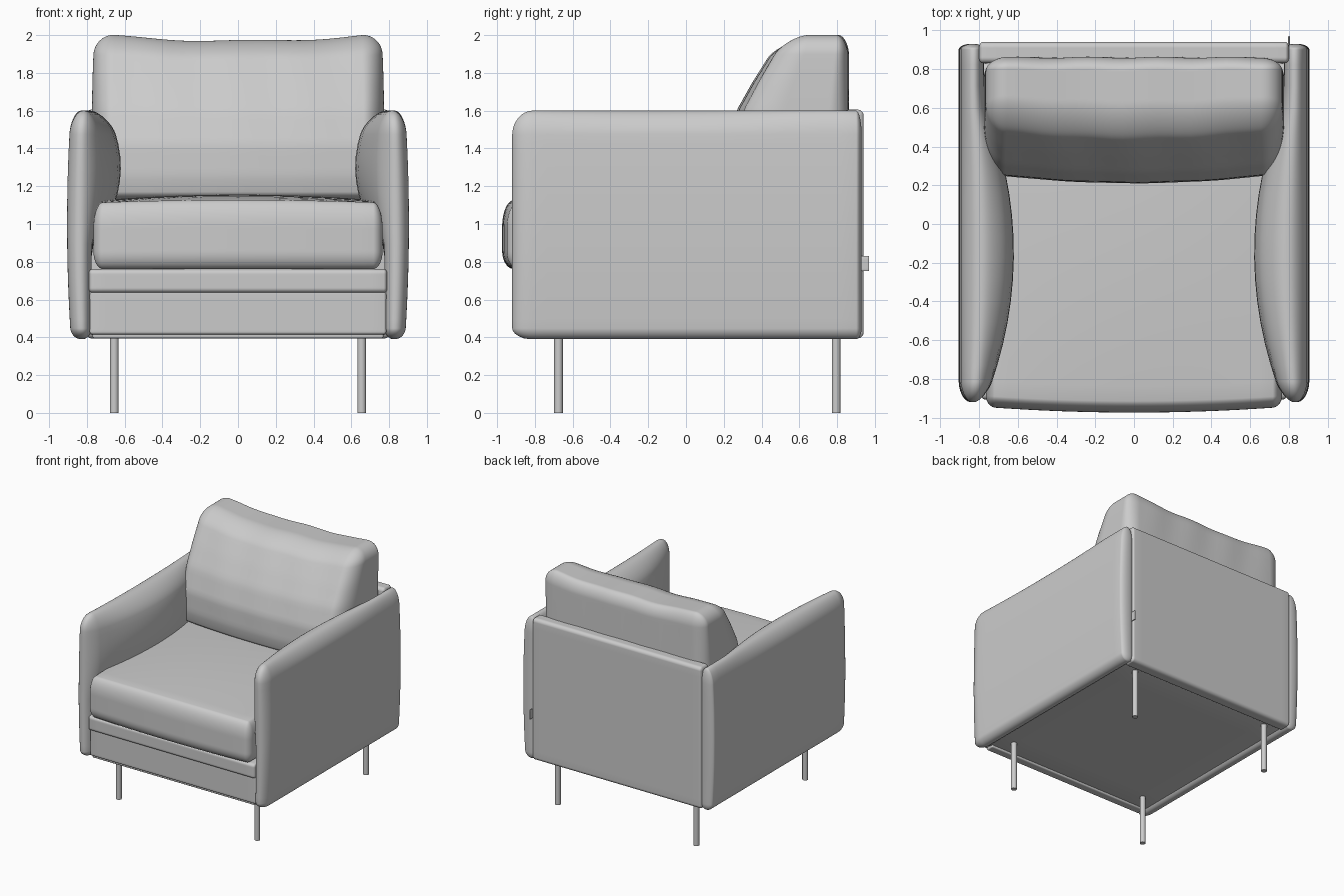
import bpy, bmesh, math
from mathutils import Vector

if "Cube" in bpy.data.objects:
    bpy.data.objects.remove(bpy.data.objects["Cube"])


def soft_box(name, lo, hi, radii, shape=None, cuts=27, mirror=False):
    """Rounded box; radii = (low end, high end) per axis, then an optional reshaping function."""
    bm = bmesh.new()
    bmesh.ops.create_cube(bm, size=2)
    bmesh.ops.subdivide_edges(bm, edges=bm.edges[:], cuts=cuts, use_grid_fill=True)
    flat = 0.55
    for v in bm.verts:
        base, d, r = [], Vector(), []
        for i in range(3):
            a, b = lo[i] + radii[i][0], hi[i] - radii[i][1]
            u = v.co[i]
            t = max(-1, min(1, u / flat))
            base.append((a + b) / 2 + t * (b - a) / 2)
            d[i] = math.copysign(math.tan(max(0, (abs(u) - flat) / (1 - flat)) * math.pi / 4), u)
            r.append(radii[i][1] if u > 0 else radii[i][0])
        d.normalize()
        p = Vector([base[i] + r[i] * d[i] for i in range(3)])
        v.co = shape(p) if shape else p
    bmesh.ops.recalc_face_normals(bm, faces=bm.faces[:])
    for f in bm.faces:
        f.smooth = True
    me = bpy.data.meshes.new(name)
    bm.to_mesh(me)
    bm.free()
    ob = bpy.data.objects.new(name, me)
    bpy.context.collection.objects.link(ob)
    if mirror:
        m = ob.modifiers.new("mirror", 'MIRROR')
        m.use_mirror_merge = False
    return ob


def bump(t, centre, half):
    return max(0, 1 - ((t - centre) / half) ** 2)


def table(t, pts):
    """Piecewise interpolation with eased slopes."""
    for (a, va), (b, vb) in zip(pts, pts[1:]):
        if t <= b:
            return va + (vb - va) * max(0, (t - a) / (b - a))
    return pts[-1][1]


# Arms: thin upholstered slabs with a padded inner face
def arm_shape(p):
    inner = min(1, max(0, (0.905 - p.x) / 0.13))
    p.x -= 0.155 * inner * bump(p.y, -0.15, 0.78) * bump(p.z, 1.3, 0.42)
    p.x -= 0.02 * (1 - inner) * ((p.z - 1) / 0.6) ** 2
    return p


soft_box("arm", (0.775, -0.92, 0.39), (0.905, 0.93, 1.6),
         ((0.06, 0.065), (0.11, 0.03), (0.06, 0.13)), arm_shape, mirror=True)

# Back panel between the arms
soft_box("back_panel", (-0.8, 0.83, 0.395), (0.8, 0.94, 1.605),
         ((0.02, 0.02), (0.03, 0.03), (0.03, 0.03)))


# Seat cushion, crowned on top and bowed at the front
def seat_shape(p):
    wide = bump(p.x, 0, 0.76)
    up = max(0, (p.z - 0.765) / 0.335)
    p.z += 0.05 * up * (0.35 + 0.65 * wide) * (0.35 + 0.65 * bump(p.y, -0.1, 0.85))
    p.y -= 0.03 * wide * min(1, max(0, -p.y))
    return p


soft_box("seat_cushion", (-0.765, -0.945, 0.762), (0.765, 0.8, 1.105),
         ((0.05, 0.05), (0.06, 0.06), (0.09, 0.13)), seat_shape)


# Back cushion: leaning front, high corners, light creases
FRONT = [(1.1, 0.24), (1.25, 0.21), (1.42, 0.215), (1.6, 0.27), (1.75, 0.355),
         (1.9, 0.45), (2.0, 0.52)]


def cushion_shape(p):
    t = (p.y - 0.21) / 0.65
    p.y = table(p.z, FRONT) * (1 - t) + 0.86 * t
    p.y += 0.05 * (1 - t) * (p.x / 0.77) ** 2
    up = max(0, (p.z - 1.1) / 0.87)
    p.z += up ** 3 * (0.035 * (p.x / 0.77) ** 2 + 0.005 * math.sin(9 * p.x + 1))
    p.x *= 1 - 0.02 * up ** 4
    p.y += 0.004 * math.sin(17 * p.x + 3 * p.z) * up
    return p


soft_box("back_cushion", (-0.775, 0.21, 1.1), (0.775, 0.86, 1.97),
         ((0.11, 0.11), (0.24, 0.12), (0.07, 0.1)), cushion_shape, cuts=39)

# Front rails and underside frame
soft_box("front_rail", (-0.79, -0.905, 0.635), (0.79, 0.83, 0.762),
         ((0.02, 0.02), (0.03, 0.03), (0.025, 0.025)), cuts=15)
soft_box("lower_rail", (-0.785, -0.885, 0.415), (0.785, -0.8, 0.65),
         ((0.015, 0.015), (0.015, 0.015), (0.015, 0.015)), cuts=15)
soft_box("front_edge_strip", (-0.77, -0.87, 0.395), (0.77, -0.8, 0.43),
         ((0.01, 0.01), (0.01, 0.01), (0.01, 0.01)), cuts=9)
soft_box("base", (-0.79, -0.83, 0.412), (0.79, 0.85, 0.66),
         ((0.004, 0.004), (0.004, 0.004), (0.004, 0.004)), cuts=9)

# Small fabric tab in the rear seam
soft_box("seam_tab", (0.796, 0.9, 0.75), (0.804, 0.97, 0.83),
         ((0.002, 0.002), (0.002, 0.002), (0.002, 0.002)), cuts=5)

# Slim round legs
for y, end in ((-0.675, "front"), (0.795, "rear")):
    for x, side in ((-0.655, "left"), (0.655, "right")):
        bpy.ops.mesh.primitive_cylinder_add(vertices=24, radius=0.023, depth=0.43,
                                            location=(x, y, 0.215))
        bpy.context.object.name = f"{end}_{side}_leg"
        bpy.ops.object.shade_smooth_by_angle(angle=math.radians(40))
